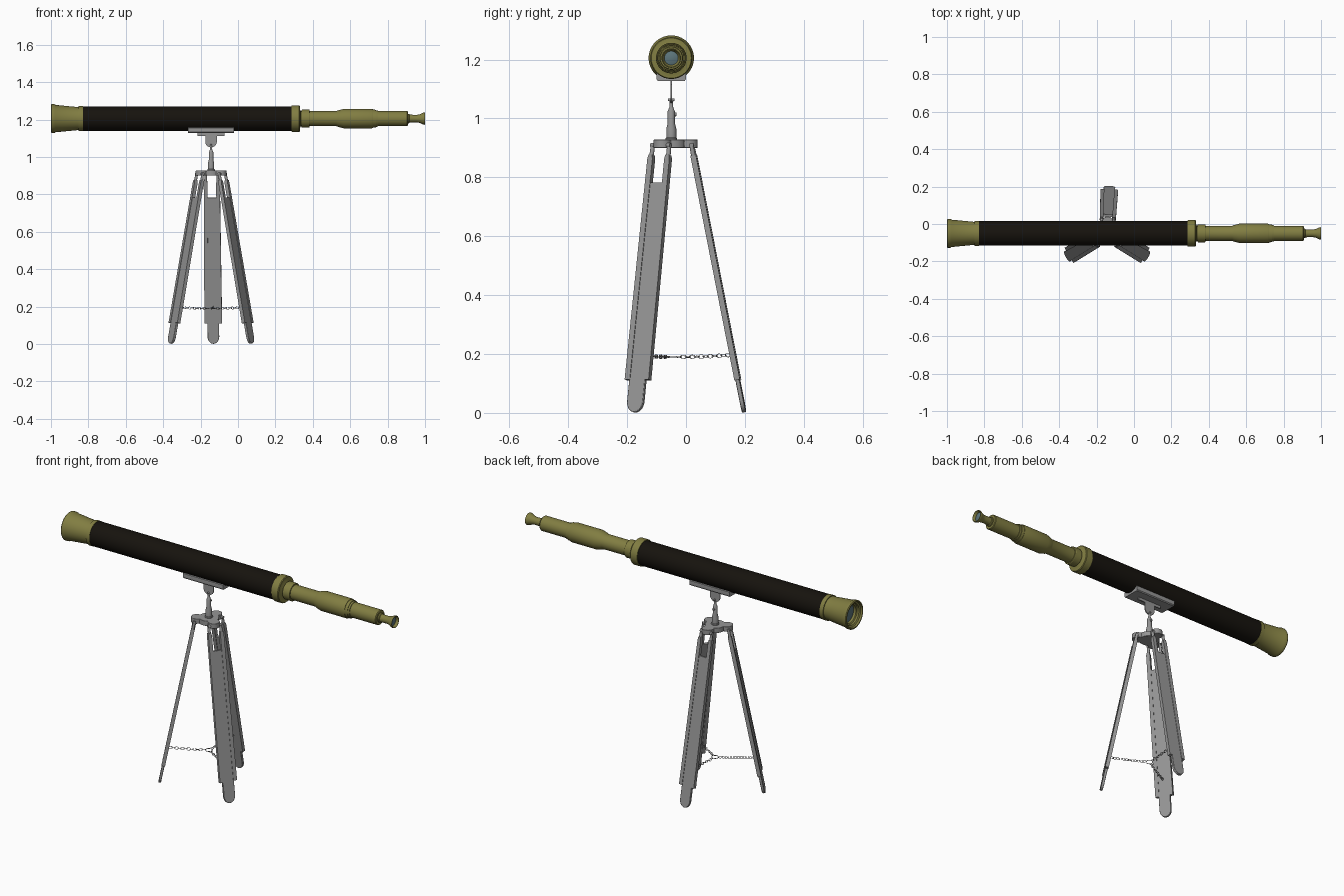
import bpy, bmesh
from math import pi, sin, cos, radians, sqrt
from mathutils import Matrix, Vector

if "Cube" in bpy.data.objects:
    bpy.data.objects.remove(bpy.data.objects["Cube"])

CX, CY = -0.144, -0.05          # tripod centre
AXIS_Z = 1.205                  # height of the optical axis


def material(name, rgb):
    m = bpy.data.materials.new(name)
    m.diffuse_color = (*rgb, 1)
    m.use_nodes = True
    m.node_tree.nodes["Principled BSDF"].inputs["Base Color"].default_value = m.diffuse_color
    return m


BRASS = material("brass", (0.22, 0.206, 0.054))
LEATHER = material("dark_leather", (0.008, 0.0063, 0.0042))
GLASS = material("glass", (0.11, 0.18, 0.2))
GREY = material("dark_grey_metal", (0.3, 0.3, 0.3))


def finish(bm, name, mat=GREY, bevel=0):
    bmesh.ops.recalc_face_normals(bm, faces=bm.faces)
    me = bpy.data.meshes.new(name)
    bm.to_mesh(me)
    bm.free()
    me.shade_smooth()
    me.set_sharp_from_angle(angle=radians(32))
    me.materials.append(mat)
    ob = bpy.data.objects.new(name, me)
    bpy.context.collection.objects.link(ob)
    if bevel:
        b = ob.modifiers.new("bevel", 'BEVEL')
        b.width, b.segments, b.limit_method = bevel, 2, 'ANGLE'
    return ob


def lathe(bm, profile, mat=Matrix(), steps=48, closed=False):
    """Revolve (radius, height) points about local z."""
    rings = []
    for r, h in profile:
        n = 1 if r == 0 else steps
        rings.append([bm.verts.new(mat @ Vector((r * cos(2 * pi * i / steps), r * sin(2 * pi * i / steps), h)))
                      for i in range(n)])
    pairs = list(zip(rings, rings[1:])) + ([(rings[-1], rings[0])] if closed else [])
    for a, b in pairs:
        for i in range(steps):
            j = (i + 1) % steps
            quad = [a[i % len(a)], a[j % len(a)], b[j % len(b)], b[i % len(b)]]
            bm.faces.new(list(dict.fromkeys(quad)))


def slab(bm, outline, lo, hi, mat=Matrix()):
    """Extrude a 2D outline along local z from lo to hi."""
    a = [bm.verts.new(mat @ Vector((x, y, lo))) for x, y in outline]
    b = [bm.verts.new(mat @ Vector((x, y, hi))) for x, y in outline]
    bm.faces.new(a[::-1])
    bm.faces.new(b)
    for i in range(len(a)):
        j = (i + 1) % len(a)
        bm.faces.new((a[i], a[j], b[j], b[i]))


def rod(bm, p, q, r1, r2, steps=16):
    p, q = Vector(p), Vector(q)
    m = Matrix.Translation(p) @ (q - p).to_track_quat('Z', 'Y').to_matrix().to_4x4()
    d = (q - p).length
    lathe(bm, [(0, 0), (r1, 0), (r2, d), (0, d)], m, steps)


# ---- telescope: lathed along x ----
ALONG_X = Matrix.Translation((0, CY, AXIS_Z)) @ Matrix.Rotation(pi / 2, 4, 'Y')


def turned(name, pts, mat, closed=False):
    bm = bmesh.new()
    lathe(bm, [(r, x) for x, r in pts], ALONG_X, 56, closed)
    return finish(bm, name, mat)


turned("objective_bell", [(-0.95, 0.048), (-0.972, 0.05), (-0.976, 0.056), (-0.985, 0.058), (-0.99, 0.066),
       (-1, 0.068), (-1, 0.074), (-0.996, 0.077), (-0.982, 0.077), (-0.975, 0.073), (-0.86, 0.062),
       (-0.852, 0.062), (-0.852, 0.067), (-0.83, 0.067), (-0.83, 0.05)], BRASS, True)
turned("objective_lens", [(-0.97, 0), (-0.968, 0.02), (-0.963, 0.04), (-0.958, 0.05), (-0.952, 0.05),
       (-0.952, 0)], GLASS)
turned("main_tube", [(-0.835, 0), (-0.835, 0.0655), (0.29, 0.0655), (0.29, 0)], LEATHER)
turned("tube_collar", [(0.287, 0), (0.287, 0.069), (0.29, 0.071), (0.327, 0.071), (0.331, 0.068),
       (0.331, 0.05), (0.336, 0.041), (0.336, 0)], BRASS)
turned("draw_tube", [(0.33, 0), (0.33, 0.041), (0.34, 0.041), (0.34, 0.046), (0.343, 0.048), (0.38, 0.048),
       (0.383, 0.046), (0.383, 0.04), (0.525, 0.04), (0.535, 0.044), (0.565, 0.052), (0.715, 0.052),
       (0.722, 0.05), (0.722, 0.048), (0.738, 0.047), (0.738, 0.044), (0.748, 0.043), (0.748, 0.04),
       (0.904, 0.04), (0.908, 0.037), (0.908, 0)], BRASS)
turned("eyepiece", [(0.905, 0.01), (0.905, 0.025), (0.915, 0.025), (0.918, 0.021), (0.955, 0.02), (0.972, 0.023),
       (0.988, 0.031), (0.996, 0.033), (1, 0.032), (1, 0.03), (0.985, 0.023), (0.98, 0.01)], BRASS, True)
turned("eyepiece_lens", [(0.978, 0), (0.978, 0.021), (0.986, 0.024), (0.99, 0.012), (0.991, 0)], GLASS)

# ---- cradle under the tube, profile in y-z swept along x ----
arc = [(0.066 * sin(a), AXIS_Z - 0.066 * cos(a)) for a in [radians(-44 + 8 * i) for i in range(12)]]
outline = [(-0.05, 1.155), *arc, (0.05, 1.155), (0.05, 1.133), (0.046, 1.128), (-0.046, 1.128), (-0.05, 1.133)]
YZ = Matrix(((0, 0, 1, CX), (1, 0, 0, CY), (0, 1, 0, 0), (0, 0, 0, 1)))
bm = bmesh.new()
slab(bm, outline, -0.123, 0.123, YZ)
finish(bm, "tube_cradle")

# thin hanging flange with a rounded end
XZ = Matrix(((1, 0, 0, CX), (0, 0, -1, CY), (0, 1, 0, 0), (0, 0, 0, 1)))
tip = [(0.031 * cos(a), 1.082 - 0.031 * sin(a)) for a in [pi * i / 12 for i in range(13)]]
bm = bmesh.new()
slab(bm, [(0.072, 1.13), (0.072, 1.113), (0.031, 1.113), *tip, (-0.031, 1.113), (-0.072, 1.113),
          (-0.072, 1.13)], -0.003, 0.003, XZ)
finish(bm, "cradle_flange")

# pivot bolt, post and clamp screw
bm = bmesh.new()
for s in (-1, 1):
    rod(bm, (CX, CY, 1.063), (CX, CY + s * 0.011, 1.063), 0.006, 0.004)
finish(bm, "pivot_bolt")
bm = bmesh.new()
lathe(bm, [(0, 0.92), (0.02, 0.92), (0.02, 0.932), (0.017, 0.936), (0.017, 0.965), (0.012, 0.985),
           (0.012, 1.025), (0.009, 1.032), (0.006, 1.04), (0.005, 1.06), (0, 1.06)],
      Matrix.Translation((CX, CY, 0)), 32)
finish(bm, "centre_post")
bm = bmesh.new()
rod(bm, (CX, CY, 1.014), (CX, CY + 0.017, 1.014), 0.004, 0.004)
rod(bm, (CX, CY + 0.013, 1.014), (CX, CY + 0.018, 1.014), 0.007, 0.006)
finish(bm, "clamp_screw")

# ---- trefoil tripod head ----
LEGS = {"back": radians(87), "front_left": radians(210), "front_right": radians(-30)}


def head_radius(t, off=0.06, lobe=0.03, hub=0.052):
    best = hub
    for a in LEGS.values():
        disc = lobe ** 2 - (off * sin(t - a)) ** 2
        if disc > 0 and cos(t - a) > 0:
            best = max(best, off * cos(t - a) + sqrt(disc))
    return best


bm = bmesh.new()
ring = [2 * pi * i / 120 for i in range(120)]
slab(bm, [(head_radius(t) * cos(t), head_radius(t) * sin(t)) for t in ring], 0.9, 0.928,
     Matrix.Translation((CX, CY, 0)))
finish(bm, "tripod_head", bevel=0.002)

# ---- legs: local x across, y along the leg, z out of the board ----
LEAN = Vector((-0.173, 0, 0.88)).normalized()
for name, ang in LEGS.items():
    turn = Matrix.Translation((CX, CY, 0)) @ Matrix.Rotation(ang, 4, 'Z')
    across = Vector((0, 1, 0))
    out = across.cross(LEAN)
    frame = Matrix((across, LEAN, out)).transposed().to_4x4()
    m = turn @ Matrix.Translation((0.248, 0, 0.002)) @ frame
    # centre board with a rounded foot
    w = 0.031
    foot = [(-w * cos(a), w * (1 - sin(a)) * 1.2) for a in [pi * i / 16 for i in range(17)]]
    bm = bmesh.new()
    slab(bm, foot + [(w, 0.112), (w, 0.795), (-w, 0.795), (-w, 0.112)], -0.007, 0.007, m)
    finish(bm, name + "_leg_board", bevel=0.002)
    # side rails, chamfered at the top, with pins up to the head
    bm = bmesh.new()
    for s in (-1, 1):
        rail = [(s * 0.027, 0.112), (s * 0.047, 0.112), (s * 0.043, 0.875), (s * 0.04, 0.89),
                (s * 0.026, 0.89), (s * 0.023, 0.875)]
        slab(bm, rail, -0.0095, 0.0095, m)
        rod(bm, turn @ Vector((0.078, s * 0.033, 0.868)), turn @ Vector((0.07, s * 0.032, 0.908)), 0.008, 0.007)
    finish(bm, name + "_leg_rails")
    bm = bmesh.new()
    rod(bm, turn @ Vector((0.07, -0.038, 0.909)), turn @ Vector((0.07, 0.038, 0.909)), 0.008, 0.008)
    finish(bm, name + "_leg_hinge")

# ---- spreader chains meeting at a ring ----
def link(bm, m, r, wire, steps=14):
    lathe(bm, [(r + wire * cos(2 * pi * k / 6), wire * sin(2 * pi * k / 6)) for k in range(6)], m, steps, True)


bm = bmesh.new()
link(bm, Matrix.Translation((CX, CY, 0.19)), 0.018, 0.0016, 24)
finish(bm, "chain_ring")
for name, ang in LEGS.items():
    bm = bmesh.new()
    turn = Matrix.Translation((CX, CY, 0)) @ Matrix.Rotation(ang, 4, 'Z')
    for i in range(12):
        d = 0.026 + i * 0.0152
        place = Matrix.Translation((d, 0, 0.19 + 0.006 * (i / 11) ** 2))
        link(bm, turn @ place @ Matrix.Rotation(radians(20 + 90 * (i % 2)), 4, 'X')
             @ Matrix.Diagonal((1.3, 0.9, 1, 1)), 0.0075, 0.0011)
    finish(bm, name + "_chain")
